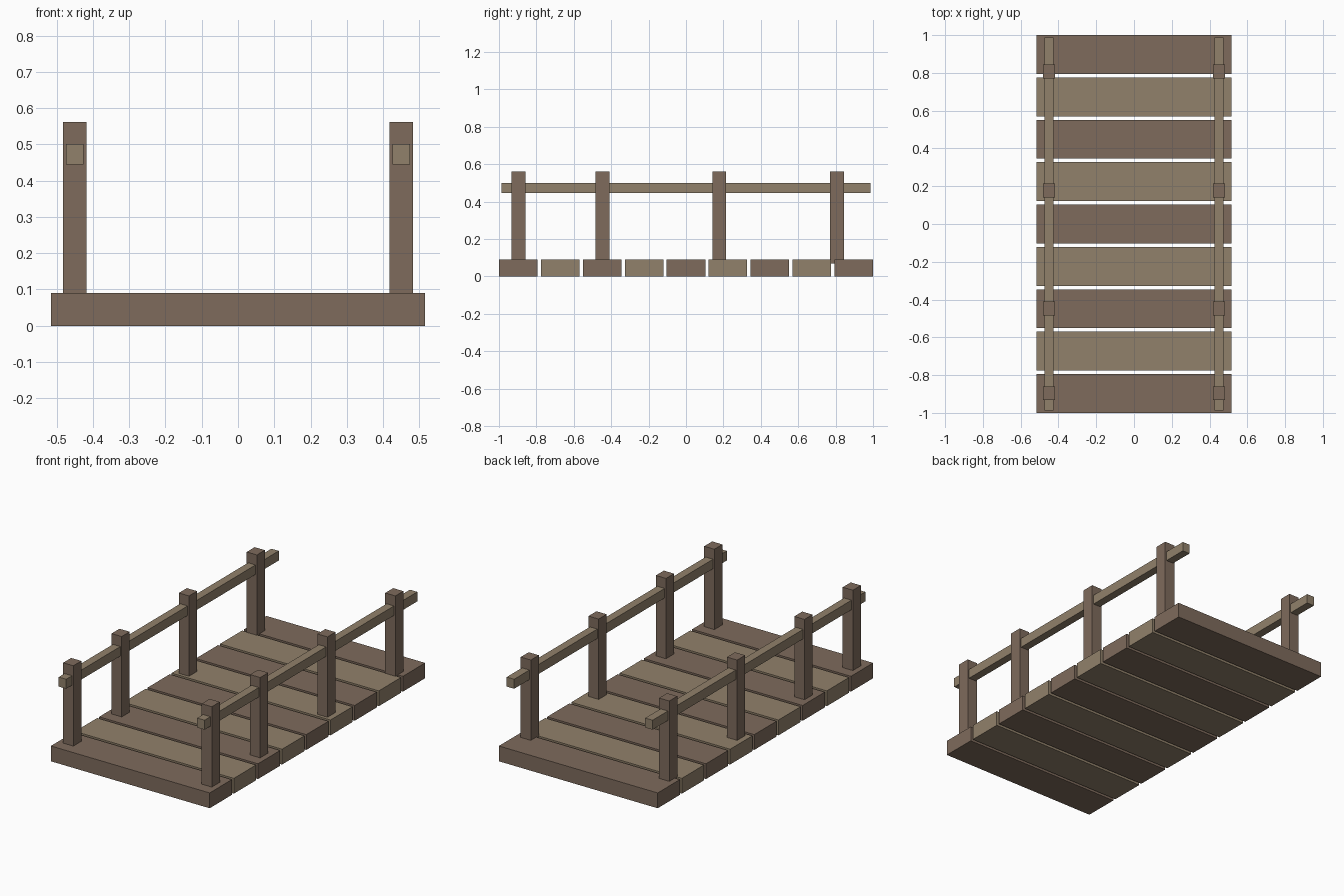
import bpy

if "Cube" in bpy.data.objects:
    bpy.data.objects.remove(bpy.data.objects["Cube"])


def material(name, rgb):
    m = bpy.data.materials.new(name)
    m.diffuse_color = (*rgb, 1)
    m.use_nodes = True
    m.node_tree.nodes["Principled BSDF"].inputs["Base Color"].default_value = m.diffuse_color
    return m


dark = material("dark_wood", (0.21, 0.147, 0.107))
light = material("light_wood", (0.284, 0.22, 0.147))


def box(name, centre, size, mat):
    bpy.ops.mesh.primitive_cube_add(size=1, location=centre)
    ob = bpy.context.object
    ob.name = name
    ob.scale = size
    bpy.ops.object.transform_apply(location=False, rotation=False, scale=True)
    ob.data.materials.append(mat)
    return ob


# Deck planks in alternating wood tones
COUNT, WIDTH = 9, 0.206
pitch = (2 - WIDTH) / (COUNT - 1)
for i in range(COUNT):
    y = -1 + WIDTH / 2 + i * pitch
    box(f"deck_plank_{i + 1}", (0, y, 0.045), (1.032, WIDTH, 0.09),
        light if i % 2 else dark)

# Railings: four posts sunk into the deck, one handrail through them, per side
POST_BOTTOM, POST_TOP = 0.07, 0.562
for side, x in (("left", -0.45), ("right", 0.45)):
    for i, y in enumerate((-0.896, -0.447, 0.178, 0.808)):
        box(f"{side}_post_{i + 1}", (x, y, (POST_BOTTOM + POST_TOP) / 2),
            (0.066, 0.074, POST_TOP - POST_BOTTOM), dark)
    box(f"{side}_handrail", (x, 0, 0.473), (0.048, 1.974, 0.056), light)
